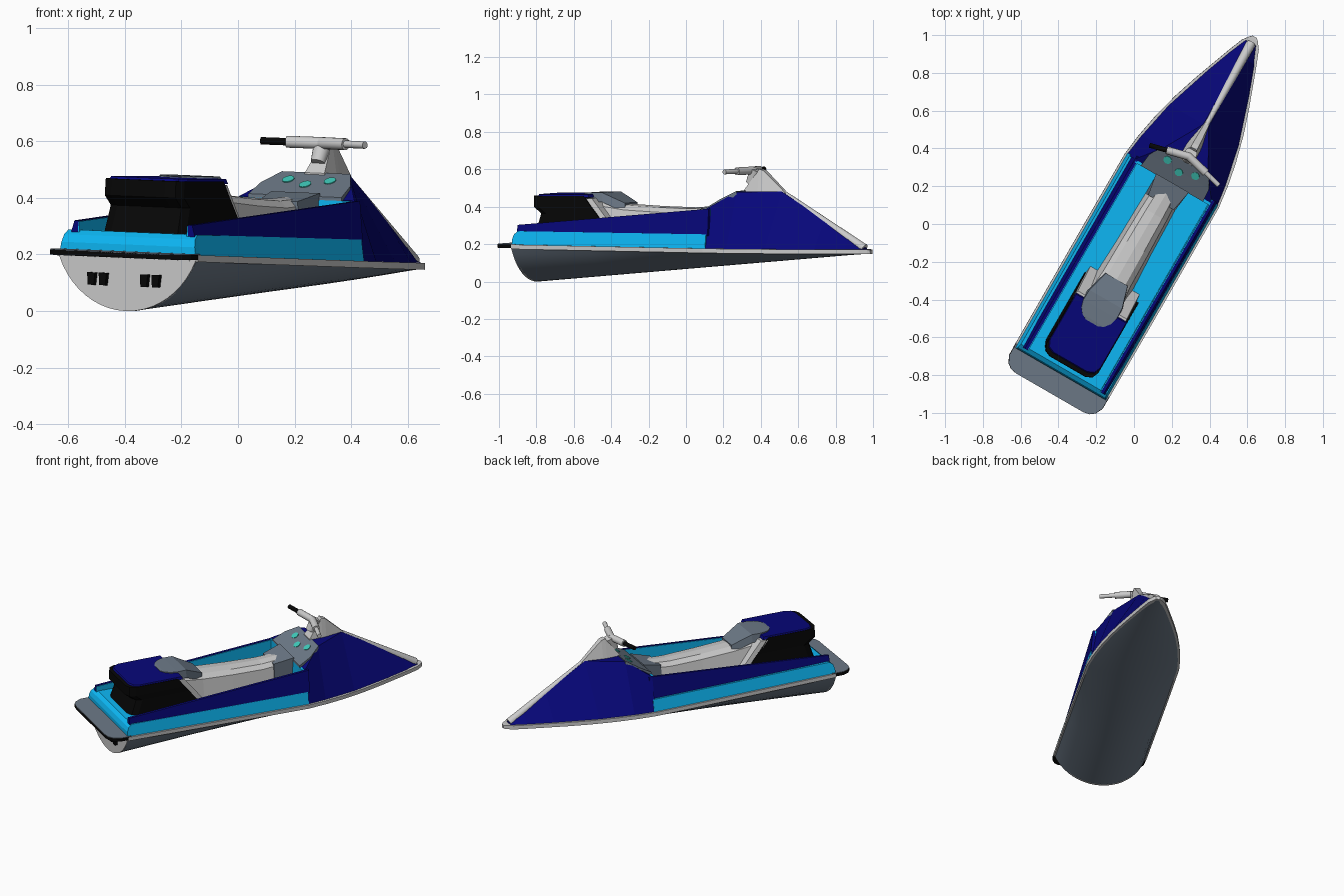
import bpy, bmesh, math
from mathutils import Matrix, Vector

if "Cube" in bpy.data.objects:
    bpy.data.objects.remove(bpy.data.objects["Cube"])

# Local frame: y = forward, x = right; then rolled slightly, turned 30 degrees and centred
PLACE = (Matrix.Translation((0.05, -0.029, 0.15)) @ Matrix.Rotation(math.radians(-30), 4, 'Z')
         @ Matrix.Rotation(math.radians(2.1), 4, 'Y') @ Matrix.Translation((0, 0, -0.15)))


def mat(name, rgb):
    m = bpy.data.materials.new(name)
    m.diffuse_color = (*rgb, 1)
    m.use_nodes = True
    m.node_tree.nodes["Principled BSDF"].inputs["Base Color"].default_value = m.diffuse_color
    return m


NAVY = mat("navy", (0.002, 0.002, 0.19))
SKY = mat("sky_blue", (0.004, 0.48, 0.92))
SLATE = mat("slate", (0.15, 0.19, 0.24))
BLACK = mat("black", (0.002, 0.002, 0.002))
TEAL = mat("teal", (0.05, 0.6, 0.5))


def loft(name, rings, material=None, smooth=False):
    """Skin closed rings of equal length and cap both ends."""
    bm = bmesh.new()
    vs = [[bm.verts.new(p) for p in r] for r in rings]
    n = len(rings[0])
    for a, b in zip(vs, vs[1:]):
        for i in range(n):
            j = (i + 1) % n
            bm.faces.new((a[i], a[j], b[j], b[i]))
    bm.faces.new(vs[0])
    bm.faces.new(vs[-1])
    bmesh.ops.recalc_face_normals(bm, faces=bm.faces)
    me = bpy.data.meshes.new(name)
    bm.to_mesh(me)
    bm.free()
    ob = bpy.data.objects.new(name, me)
    bpy.context.collection.objects.link(ob)
    ob.matrix_world = PLACE
    if material:
        me.materials.append(material)
    if smooth:
        bpy.ops.object.select_all(action='DESELECT')
        ob.select_set(True)
        bpy.context.view_layer.objects.active = ob
        bpy.ops.object.shade_smooth_by_angle(angle=math.radians(35))
    return ob


def trap(s, wb, zb, wt, zt):
    """Symmetric four-sided cross-section at station s."""
    return [(-wb, s, zb), (wb, s, zb), (wt, s, zt), (-wt, s, zt)]


def tube(name, p, q, r1, r2, material=None, n=16):
    p, q = Vector(p), Vector(q)
    rot = (q - p).to_track_quat('Z', 'Y')
    ang = [2 * math.pi * i / n for i in range(n)]
    rings = [[c + rot @ Vector((r * math.cos(a), r * math.sin(a), 0)) for a in ang]
             for c, r in ((p, r1), (q, r2))]
    return loft(name, rings, material, True)


def sheer(s):
    return 0.187 - 0.018 * (s + 0.88)


# plan outline of the boat: station, half width
PLAN = [(-0.88, .279), (-.4, .28), (0, .28), (.3, .279), (.42, .264), (.55, .239), (.7, .2),
        (.83, .157), (.95, .113), (1.05, .076), (1.13, .044), (1.165, .018)]

# hull: circular-arc belly sections
hull = []
for s, w in PLAN:
    d = max(sheer(s) - 0.0735 * (s + 0.88), 0.004)
    half = 2 * math.atan(d / w)
    r = w / math.sin(half)
    hull.append([(r * math.sin(a), s, sheer(s) - d + r * (1 - math.cos(a)))
                 for a in [half * (i / 10 - 1) for i in range(21)]])
loft("hull", hull, SLATE, True)
loft("transom", [[(x * .998, s, z) for x, _, z in hull[0]] for s in (-.884, -.87)])

# rub rail around the sheer line
loft("rub_rail", [trap(s, w + .008, sheer(s) - .003, w + .008, sheer(s) + .021)
                  for s, w in PLAN] + [trap(1.178, .012, .148, .012, .169)])

# stern platform: black body, slate top
STERN = [(-.997, .205), (-.99, .24), (-.97, .267), (-.93, .286), (-.86, .286)]
loft("platform_edge", [trap(s, w, .19, w, .208) for s, w in STERN], BLACK)
loft("platform_top", [trap(s, w - .003, .206, w - .003, .211) for s, w in STERN], SLATE)

# light blue deck with rounded stern edge
loft("deck", [trap(s, .277, .205 - .018 * (s + .88), wt, zt) for s, wt, zt in
              ((-.882, .272, .235), (-.872, .267, .262), (-.85, .263, .279), (.31, .263, .262))], SKY)

# side walls of the footwells
for side, label in ((-1, "left"), (1, "right")):
    wall, lining = [], []
    for s, top in ((-.86, .312), (.32, .398)):
        wall.append([(side * x + .006, s, z) for x, z in
                     ((.257, .255), (.24, top), (.224, top), (.224, .25))])
        lining.append([(side * x + .006, s, z) for x, z in
                       ((.226, .25), (.226, top - .003), (.219, top - .003), (.219, .25))])
    loft(label + "_wall", wall, NAVY)
    loft(label + "_wall_lining", lining, SKY)

# bow hood, bulkhead and dashboard
loft("hood", [trap(s, w, sheer(s) + .018, t, z) for s, w, t, z in
              ((.3, .276, .235, .398), (.43, .258, .135, .484), (.64, .214, .016, .482),
               (.9, .129, .015, .328), (1.05, .073, .014, .235), (1.14, .035, .01, .18))], NAVY)
loft("bulkhead", [trap(s, .226, .25, .226, .396) for s in (.285, .302)], SKY)
loft("dashboard", [trap(s, w, z - .03, w, z) for s, w, z in
                   ((.285, .19, .408), (.36, .183, .449), (.432, .14, .489))], SLATE)
loft("knee_panel", [trap(s, .09, .27, w, z) for s, w, z in
                    ((.17, .078, .39), (.29, .1, .42))], SLATE)

# gauges lie on the dash slope
for i, (x, s) in enumerate(((-.085, .383), (0, .356), (.085, .383))):
    nrm = Vector((0, -.49, .87)) * .006
    c = Vector((x, s, .449 + (s - .36) * .556))
    tube("gauge_%d" % i, c - nrm, c + nrm * .6, .022, .022, TEAL)

# bow ridge and steering fin
tube("bow_ridge", (0, .63, .483), (0, 1.135, .175), .013, .026)
loft("steering_fin", [trap(s, wb, .46, wt, z) for s, wb, wt, z in
                      ((.42, .045, .04, .488), (.505, .045, .018, .602),
                       (.53, .042, .018, .595), (.66, .016, .012, .475))])
tube("steering_neck", (0, .44, .525), (0, .475, .598), .026, .033)

# handlebar swept back at both ends
for side, label in ((-1, "left"), (1, "right")):
    def bar(t):
        return Vector((side * t, .455 - .25 * t, .594))
    tube(label + "_bar", bar(-.005), bar(.12), .021, .021)
    tube(label + "_grip", bar(.115), bar(.212), .013, .013, BLACK if side < 0 else None)

# saddle: long padded spine
saddle = []
for s, wb, wt, z in ((-.48, .12, .095, .445), (-.3, .11, .078, .416), (-.1, .1, .075, .404),
                     (.1, .095, .07, .397), (.25, .09, .062, .405)):
    saddle.append([(-wb, s, .25), (wb, s, .25), (wt + .005, s, z - .03), (wt * .7, s, z - .006),
                   (0, s, z), (-wt * .7, s, z - .006), (-wt - .005, s, z - .03)])
loft("saddle", saddle)


# slanted flank pads leaning against the storage box
def lean(ds, w):
    return [(-w, -.345 + ds, .26), (w, -.345 + ds, .26), (w, -.5 + ds, .45), (-w, -.5 + ds, .45)]


loft("saddle_flank", [lean(0, .155), lean(.045, .15)])


# rear storage box, skinned upwards, with navy lid
def slab(z, back, front, w, c=.05):
    pts = [(w, front), (w, back + c), (w - c * .3, back + c * .3), (w - c, back)]
    return [(x + .004, y, z) for x, y in pts + [(-x, y) for x, y in reversed(pts)]]


loft("storage_box", [slab(.26, -.82, -.34, .165), slab(.37, -.785, -.425, .159),
                     slab(.405, -.83, -.455, .159), slab(.464, -.828, -.5, .158)], BLACK)
loft("storage_lid", [slab(.455, -.812, -.468, .1575), slab(.472, -.8, -.475, .152)], NAVY)

# rounded back cushion sloping down to the saddle
loft("back_cushion", [trap(s, w, z - .05, w * .95, z) for s, w, z in
                      ((-.565, .04, .475), (-.55, .07, .477), (-.52, .095, .478), (-.48, .107, .479),
                       (-.42, .105, .479), (-.3, .07, .422))], SLATE)

# exhaust nozzles on the transom
for i, x in enumerate((-.137, -.09, .078, .125)):
    loft("nozzle_%d" % i, [[(x + dx * k, s, .11 + dz) for dx, dz in
                            ((-.012, -.022), (.012, -.022), (.016, .022), (-.016, .022))]
                           for s, k in ((-.9, 1), (-.87, 1.1))], BLACK)
